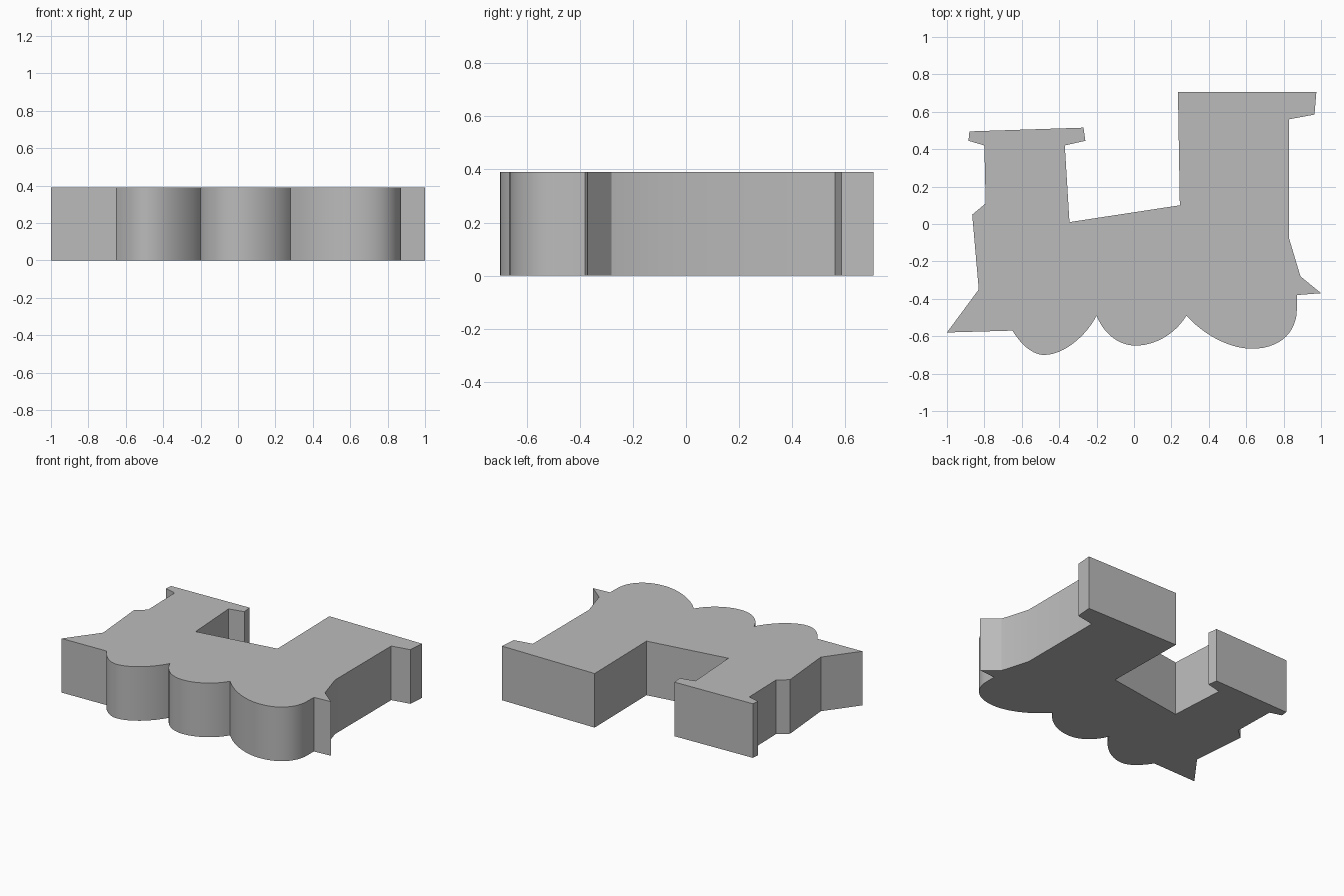
import bpy
import bmesh
import math
from mathutils import Vector
from mathutils.geometry import interpolate_bezier

THICKNESS = 0.39

cube = bpy.data.objects.get("Cube")
if cube:
    bpy.data.objects.remove(cube, do_unlink=True)

grey = bpy.data.materials.new("plain grey")
grey.use_nodes = True
colour = (0.5, 0.5, 0.5, 1)
grey.diffuse_color = colour
grey.node_tree.nodes["Principled BSDF"].inputs["Base Color"].default_value = colour


def arc(start, handle_a, handle_b, end, steps=14):
    """Points along a curved edge, leaving out the last one."""
    corners = [Vector(p) for p in (start, handle_a, handle_b, end)]
    return [tuple(p)[:2] for p in interpolate_bezier(*corners, steps)][:-1]


# Three wheels along the lower edge
wheels = (
    arc((-0.65, -0.57), (-0.60, -0.65), (-0.54, -0.70), (-0.48, -0.70))
    + arc((-0.48, -0.70), (-0.37, -0.70), (-0.25, -0.59), (-0.20, -0.49))
    + arc((-0.20, -0.49), (-0.16, -0.59), (-0.08, -0.65), (0.01, -0.65))
    + arc((0.01, -0.65), (0.11, -0.65), (0.22, -0.59), (0.28, -0.49))
    + arc((0.28, -0.49), (0.38, -0.60), (0.52, -0.667), (0.63, -0.667))
    + arc((0.63, -0.667), (0.77, -0.667), (0.87, -0.59), (0.872, -0.45))
)

# Rear coupling, cab with roof overhang, and boiler top
rear_coupling = [(0.872, -0.38), (1.0, -0.37), (0.89, -0.28), (0.83, -0.08)]
cab = [(0.83, 0.56), (0.965, 0.585), (0.975, 0.705), (0.235, 0.705), (0.245, 0.10)]

# Funnel with flared cap, then nose and pointed cowcatcher
funnel = [(-0.345, 0.01), (-0.37, 0.42), (-0.26, 0.445), (-0.27, 0.515),
          (-0.88, 0.495), (-0.885, 0.445), (-0.80, 0.42), (-0.793, 0.11)]
nose = [(-0.865, 0.05), (-0.83, -0.35), (-1.0, -0.58)]

# Extrude the outline into a solid block
bm = bmesh.new()
outline = wheels + rear_coupling + cab + funnel + nose
base = bm.faces.new([bm.verts.new((x, y, 0)) for x, y in outline])
top = bmesh.ops.extrude_face_region(bm, geom=[base], use_keep_orig=True)["geom"]
bmesh.ops.translate(bm, vec=(0, 0, THICKNESS),
                    verts=[v for v in top if isinstance(v, bmesh.types.BMVert)])
bmesh.ops.recalc_face_normals(bm, faces=bm.faces[:])
mesh = bpy.data.meshes.new("train_block")
bm.to_mesh(mesh)
bm.free()
mesh.materials.append(grey)

train = bpy.data.objects.new("train_block", mesh)
bpy.context.collection.objects.link(train)
bpy.ops.object.select_all(action="DESELECT")
train.select_set(True)
bpy.context.view_layer.objects.active = train
bpy.ops.object.shade_smooth_by_angle(angle=math.radians(30))
